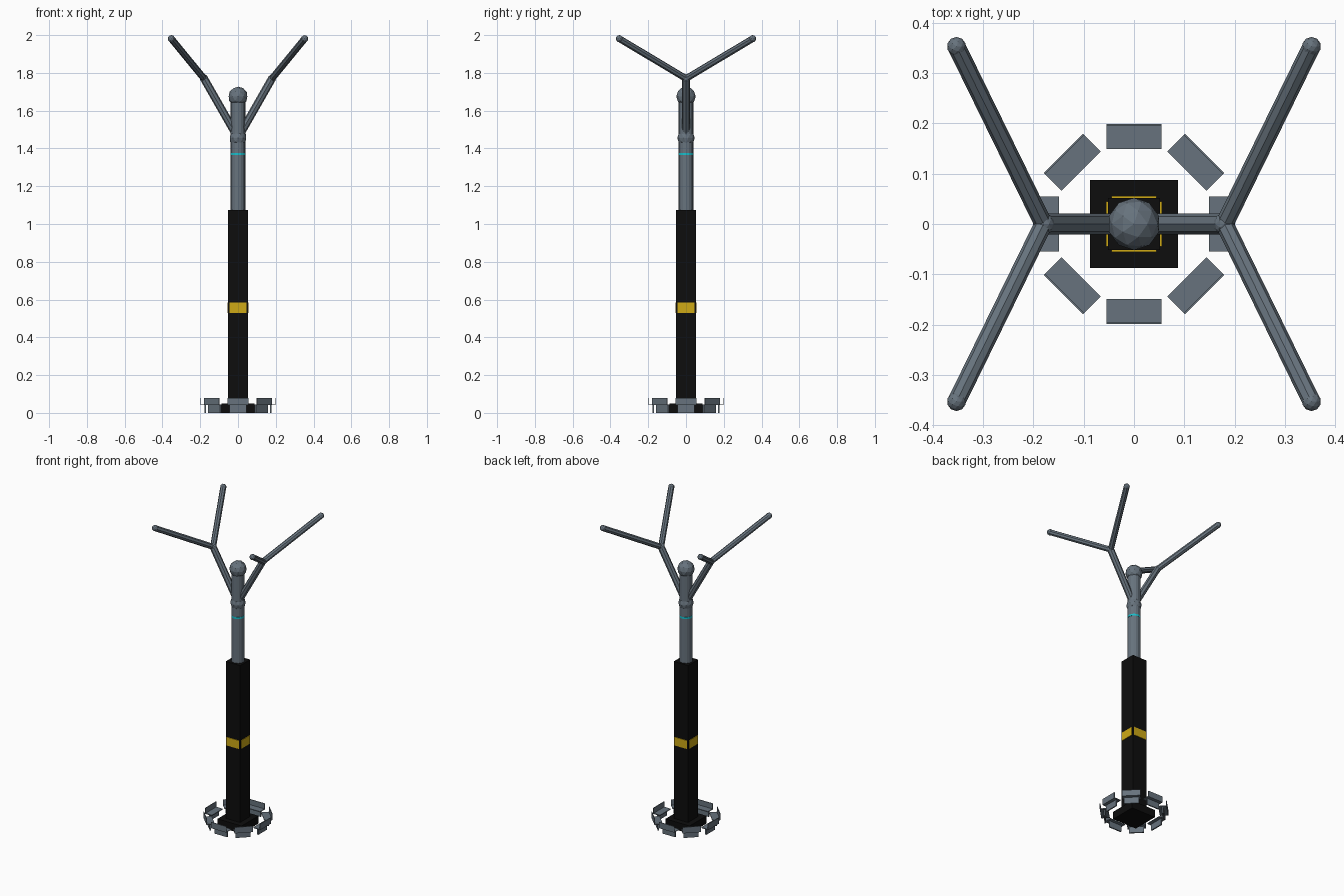
import bpy
import math
from mathutils import Vector, Matrix

if "Cube" in bpy.data.objects:
    bpy.data.objects.remove(bpy.data.objects["Cube"])


def material(name, color):
    m = bpy.data.materials.new(name)
    m.diffuse_color = (*color, 1)
    m.use_nodes = True
    m.node_tree.nodes["Principled BSDF"].inputs["Base Color"].default_value = m.diffuse_color
    return m


GREY = material("steel grey", (0.135, 0.170, 0.205))
BLACK = material("black", (0.004, 0.004, 0.004))
YELLOW = material("warning yellow", (0.62, 0.40, 0.008))
CYAN = material("cyan", (0.01, 0.52, 0.60))


def finish(name, mat):
    ob = bpy.context.object
    ob.name = name
    ob.data.materials.append(mat)
    return ob


def box(name, center, size, mat, turn=0.0):
    """Box placed at center, then swung about the z axis by turn."""
    bpy.ops.mesh.primitive_cube_add(size=1)
    ob = finish(name, mat)
    ob.data.transform(Matrix.Rotation(turn, 4, 'Z') @ Matrix.Translation(center)
                      @ Matrix.Diagonal((*size, 1)))
    return ob


def rod(name, a, b, radius, sides, mat):
    a, b = Vector(a), Vector(b)
    bpy.ops.mesh.primitive_cylinder_add(vertices=sides, radius=radius,
                                        depth=(b - a).length, location=(a + b) / 2)
    ob = finish(name, mat)
    ob.rotation_euler = (b - a).to_track_quat('Z', 'Y').to_euler()
    return ob


def ball(name, center, radius):
    bpy.ops.mesh.primitive_ico_sphere_add(subdivisions=2, radius=radius, location=center)
    return finish(name, GREY)


# Square column on its foot plate
box("foot_plate", (0, 0, 0.025), (0.175, 0.175, 0.05), BLACK)
box("column", (0, 0, 0.5625), (0.104, 0.104, 1.025), BLACK)

# Yellow plate on each column face
for i in range(4):
    box("yellow_plate", (0, -0.0535, 0.557), (0.09, 0.004, 0.055), YELLOW, i * math.pi / 2)

# Round mast with cyan ring, collar ball and top ball
rod("mast", (0, 0, 1.07), (0, 0, 1.68), 0.039, 16, GREY)
rod("cyan_ring", (0, 0, 1.364), (0, 0, 1.376), 0.040, 16, CYAN)
ball("collar_ball", (0, 0, 1.455), 0.046)
ball("top_ball", (0, 0, 1.675), 0.052)

# Forked arms
for sx in (-1, 1):
    elbow = (sx * 0.18, 0, 1.77)
    rod("lower_arm", (0, 0, 1.455), elbow, 0.021, 8, GREY)
    ball("elbow", elbow, 0.022)
    for sy in (-1, 1):
        tip = (sx * 0.353, sy * 0.353, 1.981)
        rod("upper_arm", elbow, tip, 0.018, 8, GREY)
        ball("arm_tip", tip, 0.019)

# Ring of eight small benches: seat, outer back and leg panel
for i in range(8):
    turn = i * math.pi / 4
    box("bench_seat", (0, -0.174, 0.043), (0.11, 0.050, 0.005), GREY, turn)
    box("bench_back", (0, -0.197, 0.061), (0.11, 0.004, 0.038), GREY, turn)
    box("bench_leg", (0, -0.174, 0.021), (0.09, 0.008, 0.042), GREY, turn)
